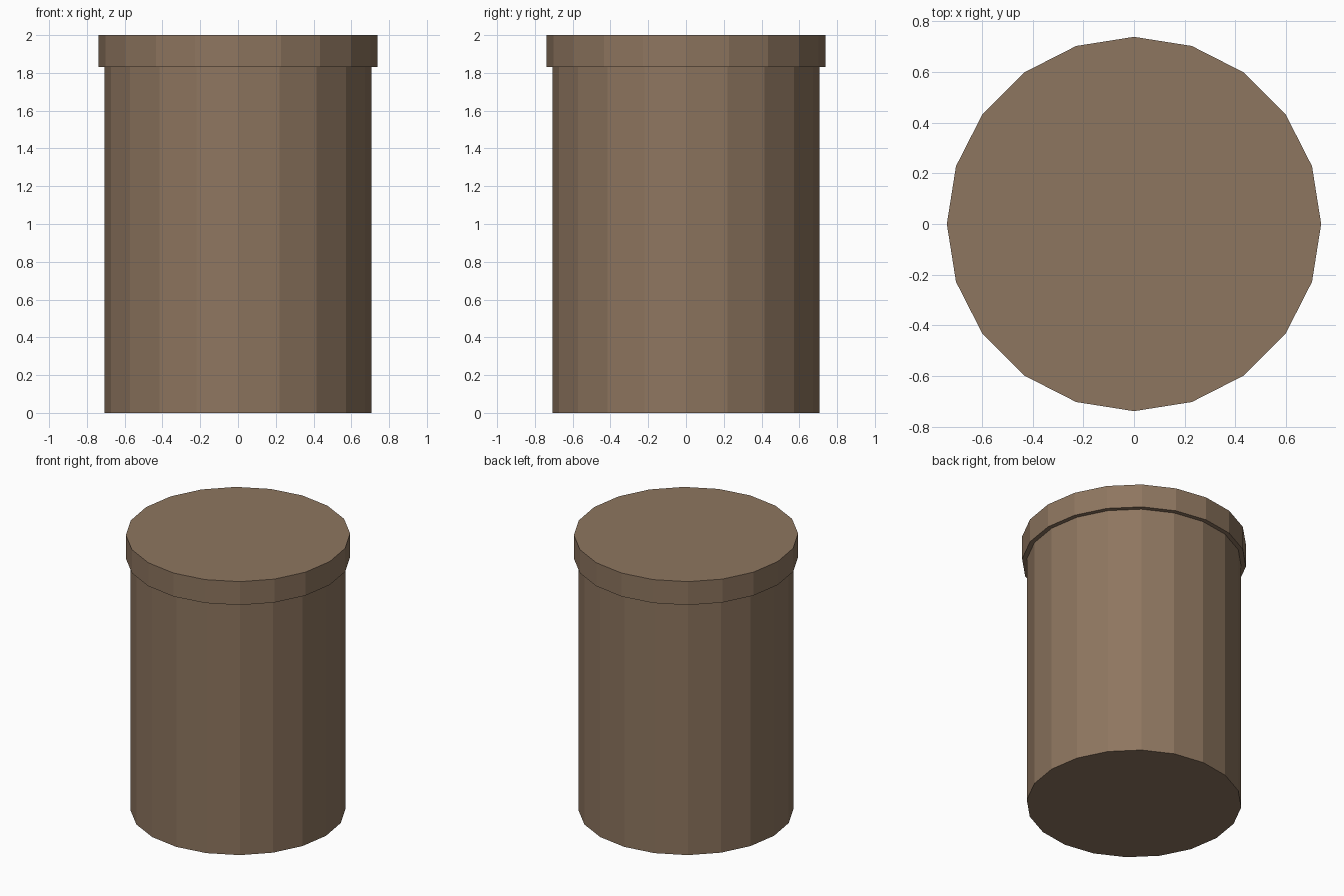
import bpy

if "Cube" in bpy.data.objects:
    bpy.data.objects.remove(bpy.data.objects["Cube"])

SIDES = 20

wood = bpy.data.materials.new("brown")
wood.diffuse_color = (0.27, 0.18, 0.115, 1)
wood.use_nodes = True
wood.node_tree.nodes["Principled BSDF"].inputs["Base Color"].default_value = wood.diffuse_color


def drum(name, radius, z0, z1):
    """Flat-shaded closed cylinder between two heights."""
    bpy.ops.mesh.primitive_cylinder_add(
        vertices=SIDES, radius=radius, depth=z1 - z0, location=(0, 0, (z0 + z1) / 2))
    ob = bpy.context.object
    ob.name = name
    ob.data.materials.append(wood)
    return ob


# Tall container body
drum("body", 0.707, 0.0, 1.83)

# Slightly wider lid on top
drum("lid", 0.738, 1.83, 2.0)
